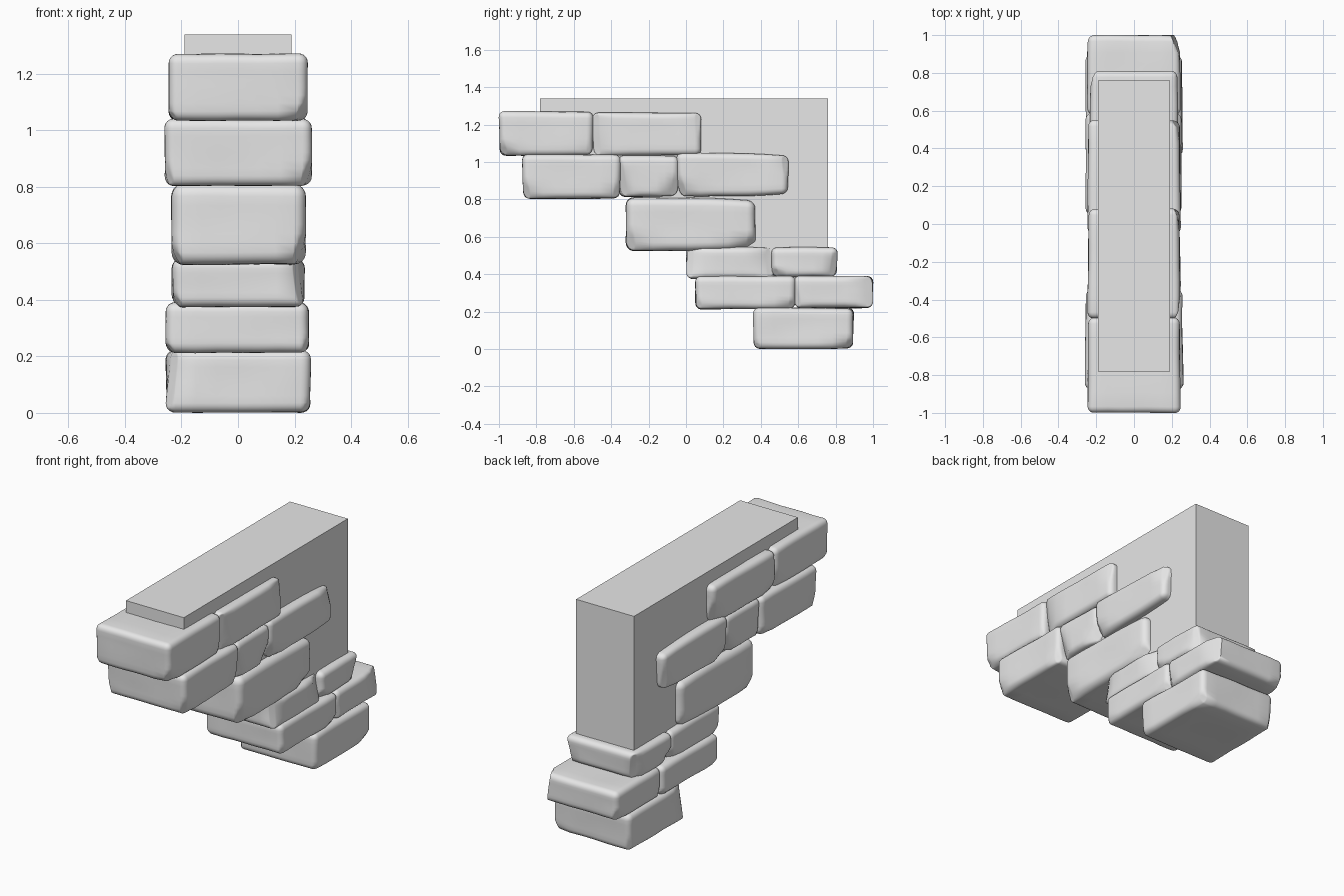
import bpy, bmesh, math, random
from mathutils import Vector, noise

random.seed(7)

cube = bpy.data.objects.get("Cube")
if cube:
    bpy.data.objects.remove(cube, do_unlink=True)

stone_grey = bpy.data.materials.new("stone_grey")
stone_grey.use_nodes = True
GREY = (0.8, 0.8, 0.8, 1)
stone_grey.diffuse_color = GREY
stone_grey.node_tree.nodes["Principled BSDF"].inputs["Base Color"].default_value = GREY


def add_object(name, bm):
    bmesh.ops.recalc_face_normals(bm, faces=bm.faces)
    mesh = bpy.data.meshes.new(name)
    bm.to_mesh(mesh)
    bm.free()
    mesh.materials.append(stone_grey)
    obj = bpy.data.objects.new(name, mesh)
    bpy.context.collection.objects.link(obj)
    return obj


def rounded(t, half, r):
    """Grid coordinate to position, with the outer half of the grid in the rounded rim."""
    u = abs(t)
    pos = u * 2 * (half - r) if u < 0.5 else half - r + (u - 0.5) * 2 * r
    return math.copysign(pos, t)


def stone(name, x0, x1, y0, y1, z0, z1, taper=0.03, r=0.035):
    """Worn, hand-cut block: rounded box with skewed sides, chipped corners and dents."""
    lo, hi = Vector((x0, y0, z0)), Vector((x1, y1, z1))
    centre, half = (lo + hi) / 2, (hi - lo) / 2
    bm = bmesh.new()
    bmesh.ops.create_cube(bm, size=2)
    bmesh.ops.subdivide_edges(bm, edges=bm.edges[:], cuts=11, use_grid_fill=True)
    # rounded box
    for v in bm.verts:
        p = Vector([rounded(v.co[i], half[i], r) for i in range(3)])
        q = Vector([max(r - half[i], min(half[i] - r, p[i])) for i in range(3)])
        v.co = q + (p - q).normalized() * r
    # chipped corners, flattened against slanted planes
    for sx, sy in ((1, -1), (-1, 1), (1, 1), (-1, -1)):
        n = Vector((sx, sy * random.uniform(0.4, 0.8), random.uniform(-0.8, 0.3))).normalized()
        limit = max(v.co.dot(n) for v in bm.verts) - random.uniform(0.004, 0.035)
        for v in bm.verts:
            over = v.co.dot(n) - limit
            if over > 0:
                v.co -= n * over
    # taper towards the back, slight skew and shallow dents
    skew = [random.uniform(0, 0.035) for _ in range(3)]
    for v in bm.verts:
        a, b, c = (v.co[i] / half[i] for i in range(3))
        v.co.z *= 1 - taper * max(0, b) ** 2
        v.co.x *= 1 - skew[0] * (1 + b) / 2
        v.co.y *= 1 - skew[1] * (1 - c) / 2
        v.co.z *= 1 - skew[2] * (1 + a) / 2
        dent = 0.010 * (0.5 + 0.5 * noise.noise((v.co + centre) * 6))
        v.co -= Vector((a, b, c)).normalized() * max(0, dent)
        v.co += centre
    obj = add_object(name, bm)
    bpy.ops.object.select_all(action="DESELECT")
    obj.select_set(True)
    bpy.context.view_layer.objects.active = obj
    bpy.ops.object.shade_smooth_by_angle(angle=math.radians(60))


# Smooth inner block, its underside hidden behind the stones
PROFILE = [(-0.78, 1.34), (0.76, 1.34), (0.76, 0.48), (0.08, 0.48),
           (-0.2, 0.65), (-0.25, 0.9), (-0.78, 1.1)]
bm = bmesh.new()
side = bm.faces.new([bm.verts.new((-0.19, y, z)) for y, z in PROFILE])
out = bmesh.ops.extrude_face_region(bm, geom=[side], use_keep_orig=True)
bmesh.ops.translate(bm, vec=(0.38, 0, 0),
                    verts=[g for g in out["geom"] if isinstance(g, bmesh.types.BMVert)])
add_object("inner_block", bm)

# Stone courses from top to bottom
stone("top_front_stone", -0.25, 0.25, -1.005, -0.49, 1.03, 1.275)
stone("top_rear_stone", -0.25, 0.25, -0.505, 0.085, 1.03, 1.27)
stone("upper_front_stone", -0.265, 0.265, -0.88, -0.345, 0.8, 1.045)
stone("upper_middle_stone", -0.245, 0.25, -0.365, -0.035, 0.81, 1.04)
stone("upper_rear_stone", -0.25, 0.25, -0.055, 0.555, 0.81, 1.055, taper=0.14)
stone("middle_stone", -0.24, 0.245, -0.325, 0.375, 0.52, 0.815, taper=0.12, r=0.045)
stone("lower_front_stone", -0.235, 0.24, -0.005, 0.475, 0.37, 0.55)
stone("lower_rear_stone", -0.24, 0.24, 0.45, 0.815, 0.38, 0.55)
stone("base_front_stone", -0.26, 0.255, 0.045, 0.59, 0.21, 0.395)
stone("base_rear_stone", -0.25, 0.25, 0.575, 1.005, 0.215, 0.395)
stone("bottom_stone", -0.26, 0.26, 0.355, 0.9, -0.003, 0.225)
